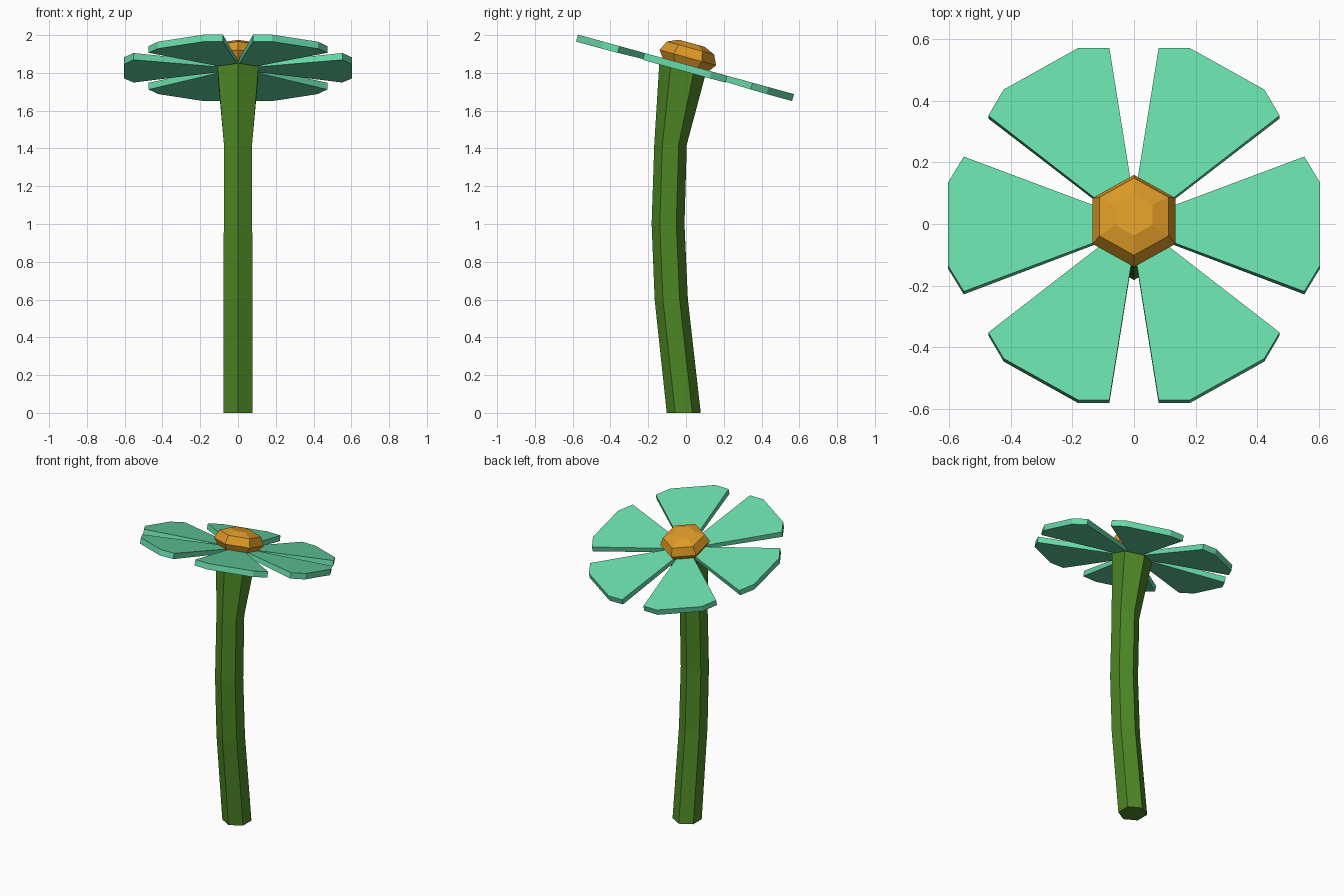
import bpy, bmesh, math
from mathutils import Matrix, Vector

if "Cube" in bpy.data.objects:
    bpy.data.objects.remove(bpy.data.objects["Cube"])

TILT = Matrix.Rotation(math.radians(-15.4), 4, 'X')   # flower head leans to +y
HEAD = Matrix.Translation((0, 0, 1.845)) @ TILT


def material(name, rgb):
    m = bpy.data.materials.new(name)
    m.diffuse_color = (*rgb, 1)
    m.use_nodes = True
    m.node_tree.nodes["Principled BSDF"].inputs["Base Color"].default_value = m.diffuse_color
    return m


def finish(bm, name, mat):
    bmesh.ops.recalc_face_normals(bm, faces=bm.faces)
    me = bpy.data.meshes.new(name)
    bm.to_mesh(me)
    bm.free()
    me.materials.append(mat)
    ob = bpy.data.objects.new(name, me)
    bpy.context.collection.objects.link(ob)
    return ob


def hex_loft(name, rings, mat):
    """Loft six-sided rings given as (matrix, radius), capped at both ends."""
    bm = bmesh.new()
    loops = []
    for mx, r in rings:
        loops.append([bm.verts.new(mx @ Vector((r * math.cos(a), r * math.sin(a), 0)))
                      for a in (math.radians(30 + 60 * i) for i in range(6))])
    for lo, hi in zip(loops, loops[1:]):
        for i in range(6):
            j = (i + 1) % 6
            bm.faces.new((lo[i], lo[j], hi[j], hi[i]))
    bm.faces.new(loops[0])
    bm.faces.new(loops[-1])
    return finish(bm, name, mat)


green = material("stem green", (0.075, 0.24, 0.018))
mint = material("petal mint", (0.14, 0.71, 0.40))
orange = material("centre orange", (0.72, 0.32, 0.02))

# Curved stem, flaring up to the tilted head
path = [(-0.012, 0, 0.09), (-0.078, 0.6, 0.088), (-0.095, 1.0, 0.087), (-0.082, 1.42, 0.086)]
rings = [(Matrix.Translation((0, y, z)), r) for y, z, r in path]
rings.append((Matrix.Translation((0, -0.02, 1.818)) @ TILT, 0.126))
hex_loft("stem", rings, green)

# Faceted flower centre
profile = [(-0.01, 0.12), (0.037, 0.155), (0.09, 0.13), (0.116, 0.07)]
hex_loft("flower_centre",
         [(HEAD @ Matrix.Translation((0, 0, h)), r) for h, r in profile], orange)

# Six petals, thicker at the tips
outline = [(0.04, -0.028), (0.553, -0.227), (0.604, -0.14),
           (0.604, 0.14), (0.553, 0.227), (0.04, 0.028)]
for k in range(6):
    bm = bmesh.new()
    mx = HEAD @ Matrix.Rotation(math.radians(60 * k), 4, 'Z')
    top = [bm.verts.new(mx @ Vector((x, y, 0))) for x, y in outline]
    low = [bm.verts.new(mx @ Vector((x, y, -0.026 - 0.02 * x))) for x, y in outline]
    bm.faces.new(top)
    bm.faces.new(low)
    for i in range(6):
        j = (i + 1) % 6
        bm.faces.new((top[i], top[j], low[j], low[i]))
    finish(bm, f"petal_{k + 1}", mint)
